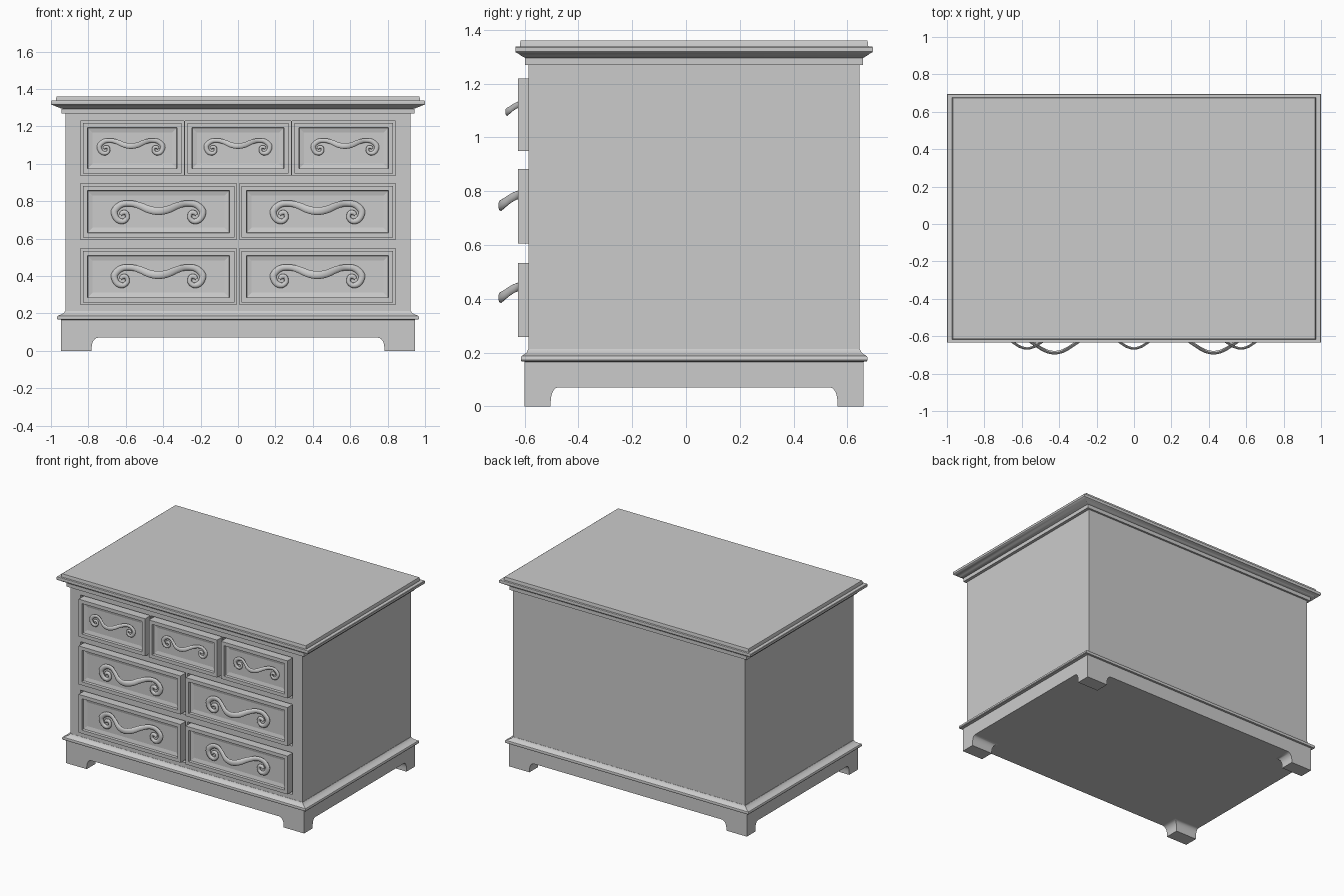
import bpy, bmesh, math
from mathutils import Vector

if "Cube" in bpy.data.objects:
    bpy.data.objects.remove(bpy.data.objects["Cube"])

CY, HX, HY = 0.03, 0.922, 0.615      # cabinet centre and half sizes
FRONT = CY - HY


def finish(name, bm, smooth=None):
    bmesh.ops.recalc_face_normals(bm, faces=bm.faces)
    me = bpy.data.meshes.new(name)
    bm.to_mesh(me)
    bm.free()
    ob = bpy.data.objects.new(name, me)
    bpy.context.collection.objects.link(ob)
    if smooth:
        bpy.ops.object.select_all(action='DESELECT')
        ob.select_set(True)
        bpy.context.view_layer.objects.active = ob
        bpy.ops.object.shade_smooth_by_angle(angle=math.radians(smooth))
    return ob


def loft(bm, rings):
    """Skin a list of closed point rings and cap both ends."""
    vs = [[bm.verts.new(p) for p in r] for r in rings]
    n = len(vs[0])
    for a, b in zip(vs, vs[1:]):
        for i in range(n):
            bm.faces.new((a[i], a[(i + 1) % n], b[(i + 1) % n], b[i]))
    bm.faces.new(vs[0])
    bm.faces.new(vs[-1])


def rect_z(x0, x1, y0, y1, z):
    return [(x0, y0, z), (x1, y0, z), (x1, y1, z), (x0, y1, z)]


def rect_y(x0, x1, z0, z1, y, inset=0):
    a, b, c, d = x0 + inset, x1 - inset, z0 + inset, z1 - inset
    return [(a, y, c), (b, y, c), (b, y, d), (a, y, d)]


def moulding(name, profile, smooth=None):
    """Stack of rectangles; t = 1 is the overhang of the top edge."""
    bm = bmesh.new()
    loft(bm, [rect_z(-HX - .078 * t, HX + .078 * t, FRONT - .049 * t,
                     CY + HY + .049 * t, z) for t, z in profile])
    return finish(name, bm, smooth)


# Top with cove underneath, neck strip, and base moulding
moulding("top_board", [(.2, 1.294), (.3, 1.296), (.55, 1.303), (.78, 1.311), (.97, 1.316),
                       (1, 1.319), (1, 1.334), (.97, 1.337), (.66, 1.337), (.64, 1.35), (.6, 1.36)], 35)
moulding("neck_strip", [(.27, 1.268), (.27, 1.294)])
moulding("base_moulding", [(.3, .166), (.55, .168), (.59, .172), (.59, .182), (.55, .187),
                           (.3, .194), (.12, .202), (.03, .213)], 35)
moulding("plinth", [(.3, .07), (.3, .167)])

# Bracket feet with concave inner edges
bx, by = HX + .0234, HY + .0147
for sx, nx in ((-1, "left"), (1, "right")):
    for sy, ny in ((-1, "front"), (1, "back")):
        bm = bmesh.new()
        rings = []
        prof = [(0, 0), (0, .018)]
        prof += [(1 - math.cos(a), .018 + .052 * math.sin(a))
                 for a in [math.pi / 2 * i / 6 for i in range(1, 7)]]
        for f, z in prof:
            rings.append(rect_z(sx * bx, sx * (bx - .163 - .035 * f),
                                CY + sy * by, CY + sy * (by - .097 - .026 * f), z))
        loft(bm, rings)
        finish(f"foot_{ny}_{nx}", bm, 35)

# Drawer openings: x range, z range per row
rows = [([(-.842, -.289), (-.283, .283), (.289, .842)], .937, 1.230),
        ([(-.842, -.008), (.008, .842)], .594, .894),
        ([(-.842, -.008), (.008, .842)], .247, .546)]
openings = [(x0, x1, z0, z1) for xs, z0, z1 in rows for x0, x1 in xs]

# Cabinet body with shallow recesses cut for the drawers
body = moulding("cabinet_body", [(0, .16), (0, 1.28)])
bm = bmesh.new()
for o in openings:
    loft(bm, [rect_y(*o, FRONT - .1), rect_y(*o, FRONT + .03)])
cutter = finish("opening_cutter", bm)
cutter.hide_render = True
mod = body.modifiers.new("openings", 'BOOLEAN')
mod.operation = 'DIFFERENCE'
mod.solver = 'EXACT'
mod.object = cutter
bpy.context.view_layer.objects.active = body
bpy.ops.object.modifier_apply(modifier=mod.name)
bpy.data.objects.remove(cutter)

# Drawers with raised rim and sunken panel
for i, o in enumerate(openings):
    bm = bmesh.new()
    loft(bm, [rect_y(*o, FRONT + .032, .012), rect_y(*o, -.624, .012), rect_y(*o, -.624, .037),
              rect_y(*o, -.606, .039), rect_y(*o, -.600, .064)])
    finish(f"drawer_{i + 1}", bm)


def catmull(pts, steps):
    p = [pts[0]] + pts + [pts[-1]]
    out = []
    for i in range(1, len(p) - 2):
        for s in range(steps):
            t = s / steps
            out.append([.5 * (2 * b + (c - a) * t + (2 * a - 5 * b + 4 * c - d) * t * t
                              + (3 * b - a - 3 * c + d) * t ** 3)
                        for a, b, c, d in zip(*p[i - 1:i + 3])])
    return out + [list(pts[-1])]


# Half of the scroll handle: x, z, half height, forward bow
half = [(0, -.003, .021, .083), (.05, .005, .020, .072), (.10, .026, .018, .042),
        (.15, .038, .016, .012), (.20, .032, .017, .004), (.236, -.004, .018, .004),
        (.222, -.046, .016, .004), (.190, -.058, .014, .004), (.167, -.040, .012, .004),
        (.172, -.013, .012, .004), (.193, -.012, .013, .004), (.203, -.024, .008, .004)]
path = [(-x, z, w, b) for x, z, w, b in half[:0:-1]] + half


def handle(name, cx, cz, s):
    pts = catmull(path, 5)
    bm = bmesh.new()
    rings = []
    for i, (x, z, w, b) in enumerate(pts):
        a, c = pts[max(i - 1, 0)], pts[min(i + 1, len(pts) - 1)]
        d = Vector((c[0] - a[0], c[1] - a[1])).normalized()
        ring = []
        for k in range(10):
            u = 2 * math.pi * k / 10
            h = w * math.cos(u)
            ring.append((cx + s * (x - d.y * h), -.605 - s * (b + .010 * math.sin(u)),
                         cz + s * (z + d.x * h)))
        rings.append(ring)
    loft(bm, rings)
    finish(name, bm, 50)


for i in (-1, 0, 1):
    handle(f"small_handle_{i + 2}", i * .572, 1.097, .72)
for row, z in (("middle", .75), ("lower", .408)):
    for sx, side in ((-1, "left"), (1, "right")):
        handle(f"{row}_handle_{side}", sx * .425, z, 1)
